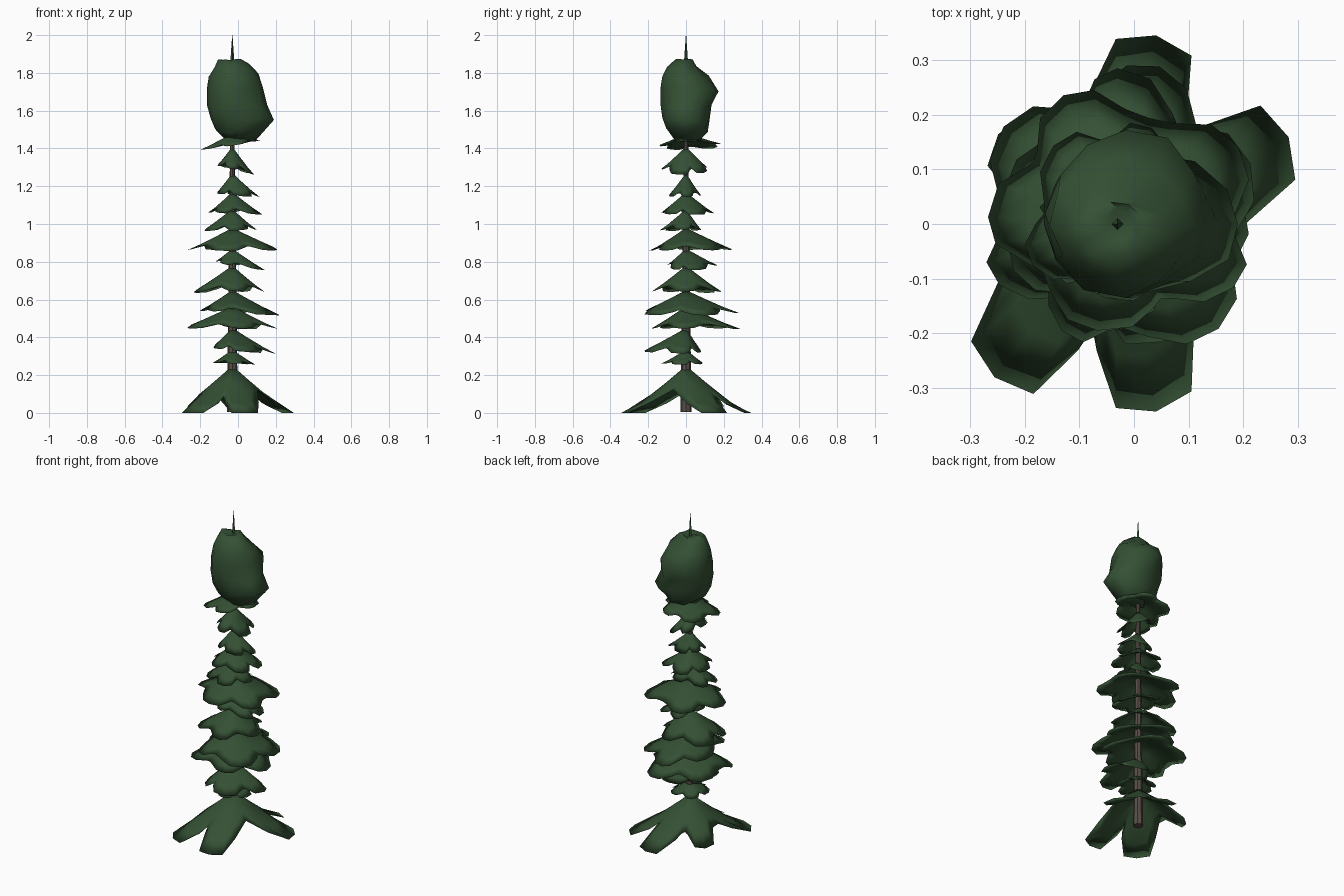
import bpy, bmesh, math, random

if "Cube" in bpy.data.objects:
    bpy.data.objects.remove(bpy.data.objects["Cube"])

random.seed(11)
CX, CY = -0.03, 0.0          # trunk axis


def material(name, rgb):
    m = bpy.data.materials.new(name)
    m.diffuse_color = (*rgb, 1)
    m.use_nodes = True
    m.node_tree.nodes["Principled BSDF"].inputs["Base Color"].default_value = m.diffuse_color
    return m


GREEN = material("needle green", (0.034, 0.08, 0.034))
BROWN = material("bark brown", (0.095, 0.075, 0.062))


def finish(bm, name, mat, angle=60):
    mesh = bpy.data.meshes.new(name)
    bm.to_mesh(mesh)
    bm.free()
    mesh.materials.append(mat)
    mesh.shade_smooth()
    if angle < 180:
        mesh.set_sharp_from_angle(angle=math.radians(angle))
    ob = bpy.data.objects.new(name, mesh)
    bpy.context.collection.objects.link(ob)
    return ob


def tapered(name, mat, z0, z1, r0, r1, sides):
    bm = bmesh.new()
    bmesh.ops.create_cone(bm, cap_ends=True, segments=sides, radius1=r0, radius2=r1, depth=z1 - z0)
    bmesh.ops.translate(bm, verts=bm.verts, vec=(CX, CY, (z0 + z1) / 2))
    finish(bm, name, mat, 40)


def outline(lobes, length, fill):
    """Lobed rim of one tier as (angle, reach) pairs, one blunt lobe per branch."""
    half = 0.03 + 0.2 * length
    corner = math.atan2(half * 0.72, 0.95 * length)
    wide = math.atan2(half, 0.6 * length)
    rim = []
    lobes = sorted((math.radians(a % 360), r) for a, r in lobes)
    for i, (a, reach) in enumerate(lobes):
        gap = (lobes[(i + 1) % len(lobes)][0] - a) % (2 * math.pi)
        before = (a - lobes[i - 1][0]) % (2 * math.pi)
        wa, wb = min(wide, before * 0.42), min(wide, gap * 0.42)
        rim += [(a - wa, (fill + 0.05) * reach), (a - corner, 0.96 * reach), (a, reach),
                (a + corner, 0.96 * reach), (a + wb, (fill + 0.05) * reach),
                (a + gap / 2, min(fill, fill * math.radians(80) / gap))]
    return rim


def tier(name, apex, tip_left, tip_right, left, right, front, back, lobes, fill=0.76):
    length = (right - left + back - front) / 4
    rim = outline(lobes, length, fill)
    n = len(rim)
    bm = bmesh.new()

    def ring(f, drop):
        out = []
        for a, reach in rim:
            u = min(f * reach, 1)
            tip = tip_left + (tip_right - tip_left) * (0.5 + 0.5 * math.cos(a))
            z = tip + (apex - tip) * (1 - u) ** 1.1 - drop
            out.append(bm.verts.new((f * reach * length * math.cos(a),
                                     f * reach * length * math.sin(a), z)))
        return out

    # upper and lower surface meet in a shared rim
    edge = ring(1.0, 0)
    for drop in (0, 0.014):
        top = bm.verts.new((0, 0, apex - drop))
        rings = [ring(0.33, drop), ring(0.7, drop), edge]
        for i in range(n):
            j = (i + 1) % n
            bm.faces.new((top, rings[0][i], rings[0][j]))
            for p, q in zip(rings, rings[1:]):
                bm.faces.new((p[i], q[i], q[j], p[j]))
    # stretch each side to its own reach
    for axis, lo, hi in ((0, left - CX, right - CX), (1, front - CY, back - CY)):
        mn = min(v.co[axis] for v in bm.verts)
        mx = max(v.co[axis] for v in bm.verts)
        for v in bm.verts:
            v.co[axis] *= hi / mx if v.co[axis] > 0 else lo / mn
    bmesh.ops.translate(bm, verts=bm.verts, vec=(CX, CY, 0))
    bmesh.ops.recalc_face_normals(bm, faces=bm.faces)
    finish(bm, name, GREEN, 180)


# Trunk and leader shoot
tapered("trunk", BROWN, 0.005, 1.50, 0.029, 0.011, 8)
tapered("leader_shoot", GREEN, 1.78, 2.0, 0.016, 0.001, 4)

# Branch tiers: apex, left tip height, right tip height, left, right, front, back, first angle
TIERS = [
    (0.335, 0.265, 0.255, -0.13, 0.09, -0.13, 0.09, 200),
    (0.45, 0.345, 0.31, -0.13, 0.20, -0.22, 0.08, 0),
    (0.565, 0.44, 0.445, -0.27, 0.21, -0.18, 0.29, 145),
    (0.65, 0.54, 0.515, -0.20, 0.22, -0.22, 0.285, 90),
    (0.78, 0.635, 0.64, -0.235, 0.14, -0.18, 0.185, 210),
    (0.87, 0.80, 0.75, -0.12, 0.14, -0.10, 0.165, 30),
    (0.98, 0.86, 0.855, -0.267, 0.21, -0.195, 0.245, 183),
    (1.08, 0.96, 0.97, -0.18, 0.10, -0.14, 0.08, 215),
    (1.17, 1.06, 1.05, -0.16, 0.13, -0.13, 0.15, 100),
    (1.27, 1.16, 1.14, -0.11, 0.115, -0.09, 0.08, 10),
    (1.41, 1.31, 1.26, -0.11, 0.085, -0.13, 0.115, 50),
    (1.48, 1.39, 1.44, -0.20, 0.12, -0.14, 0.185, 137),
]
tier("skirt_tier", 0.25, 0.0, 0.0, -0.298, 0.295, -0.343, 0.345,
     ((26, 1.13), (78, 1.1), (144, 0.87), (230.5, 1.14), (282, 1.1)), 0.62)
for i, t in enumerate(TIERS):
    lobes = [(t[-1] + 72 * k + random.uniform(-7, 7), random.uniform(0.94, 1.04)) for k in range(5)]
    tier(f"branch_tier_{i + 1}", *t[:-1], lobes)

# Crown: lumpy bud; rows of height, then left, right, front and back limits
ROWS = [
    (1.455, -0.06, 0.09, -0.06, 0.08),
    (1.50, -0.12, 0.14, -0.105, 0.115),
    (1.555, -0.145, 0.19, -0.125, 0.125),
    (1.63, -0.165, 0.155, -0.135, 0.135),
    (1.72, -0.163, 0.132, -0.135, 0.172),
    (1.79, -0.155, 0.108, -0.125, 0.12),
    (1.845, -0.125, 0.06, -0.10, 0.06),
    (1.875, -0.105, 0.02, -0.06, 0.04),
    (1.865, -0.06, 0.0, -0.03, 0.03),
]
SIDES = 12
bm = bmesh.new()
rings = []
for k, (z, x0, x1, y0, y1) in enumerate(ROWS):
    ring = []
    for s in range(SIDES):
        a = 2 * math.pi * s / SIDES
        wobble = 1.0 if s % 3 == 0 else random.uniform(0.9, 1.06)
        ring.append(bm.verts.new((
            (x0 + x1) / 2 + (x1 - x0) / 2 * wobble * math.cos(a),
            (y0 + y1) / 2 + (y1 - y0) / 2 * wobble * math.sin(a),
            z + random.uniform(-0.018, 0.01 if k < 6 else 0.003))))
    rings.append(ring)
for a, b in zip(rings, rings[1:]):
    for s in range(SIDES):
        t = (s + 1) % SIDES
        bm.faces.new((a[s], a[t], b[t], b[s]))
bm.faces.new(rings[0][::-1])
bm.faces.new(rings[-1])
bmesh.ops.recalc_face_normals(bm, faces=bm.faces)
finish(bm, "crown", GREEN, 75)
